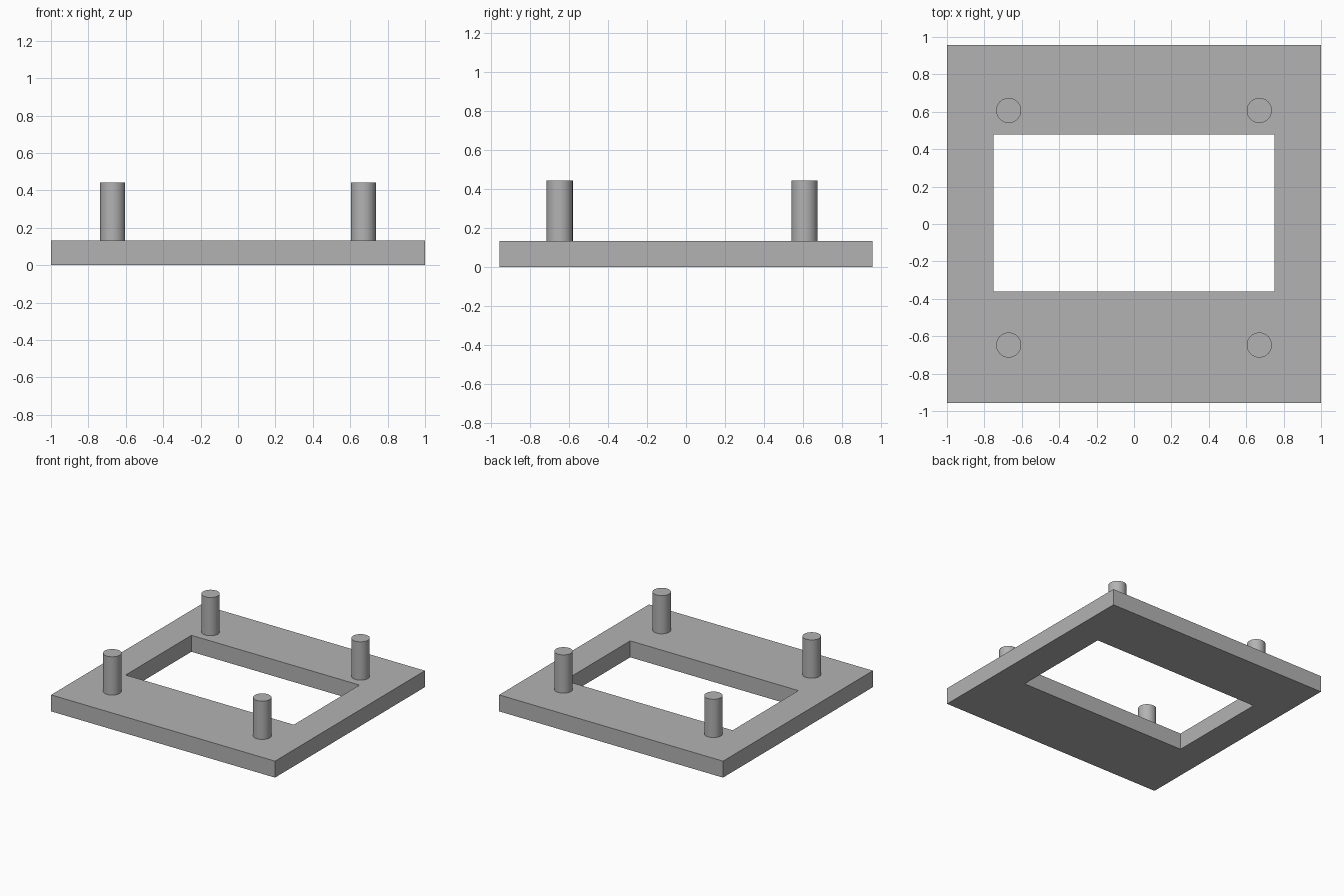
import bpy, bmesh

if "Cube" in bpy.data.objects:
    bpy.data.objects.remove(bpy.data.objects["Cube"])

grey = bpy.data.materials.new("plain_grey")
grey.diffuse_color = (0.45, 0.45, 0.45, 1)
grey.use_nodes = True
grey.node_tree.nodes["Principled BSDF"].inputs["Base Color"].default_value = grey.diffuse_color

PLATE_TOP, PEG_TOP, PEG_RADIUS = 0.133, 0.442, 0.067


def add_object(name, bm):
    bmesh.ops.recalc_face_normals(bm, faces=bm.faces[:])
    mesh = bpy.data.meshes.new(name)
    bm.to_mesh(mesh)
    bm.free()
    mesh.materials.append(grey)
    obj = bpy.data.objects.new(name, mesh)
    bpy.context.collection.objects.link(obj)
    return obj


def rectangle(bm, x, y0, y1):
    return [bm.verts.new((px, py, 0)) for px, py in ((-x, y0), (x, y0), (x, y1), (-x, y1))]


# Base plate with an off-centre rectangular window
bm = bmesh.new()
outer = rectangle(bm, 1.0, -0.956, 0.956)
inner = rectangle(bm, 0.751, -0.361, 0.478)
for i in range(4):
    j = (i + 1) % 4
    bm.faces.new((outer[i], outer[j], inner[j], inner[i]))
ring = bmesh.ops.extrude_face_region(bm, geom=bm.faces[:])
top = [v for v in ring["geom"] if isinstance(v, bmesh.types.BMVert)]
bmesh.ops.translate(bm, verts=top, vec=(0, 0, PLATE_TOP))
add_object("base_plate", bm)

# Four round pegs standing on the plate
for row, y in (("front", -0.647), ("back", 0.607)):
    for side, x in (("left", -0.67), ("right", 0.67)):
        bm = bmesh.new()
        bmesh.ops.create_cone(bm, cap_ends=True, segments=48, radius1=PEG_RADIUS,
                              radius2=PEG_RADIUS, depth=PEG_TOP - PLATE_TOP)
        for face in bm.faces:
            face.smooth = len(face.verts) == 4
        for edge in bm.edges:
            edge.smooth = all(f.smooth for f in edge.link_faces)
        peg = add_object(f"peg_{row}_{side}", bm)
        peg.location = (x, y, (PLATE_TOP + PEG_TOP) / 2)
